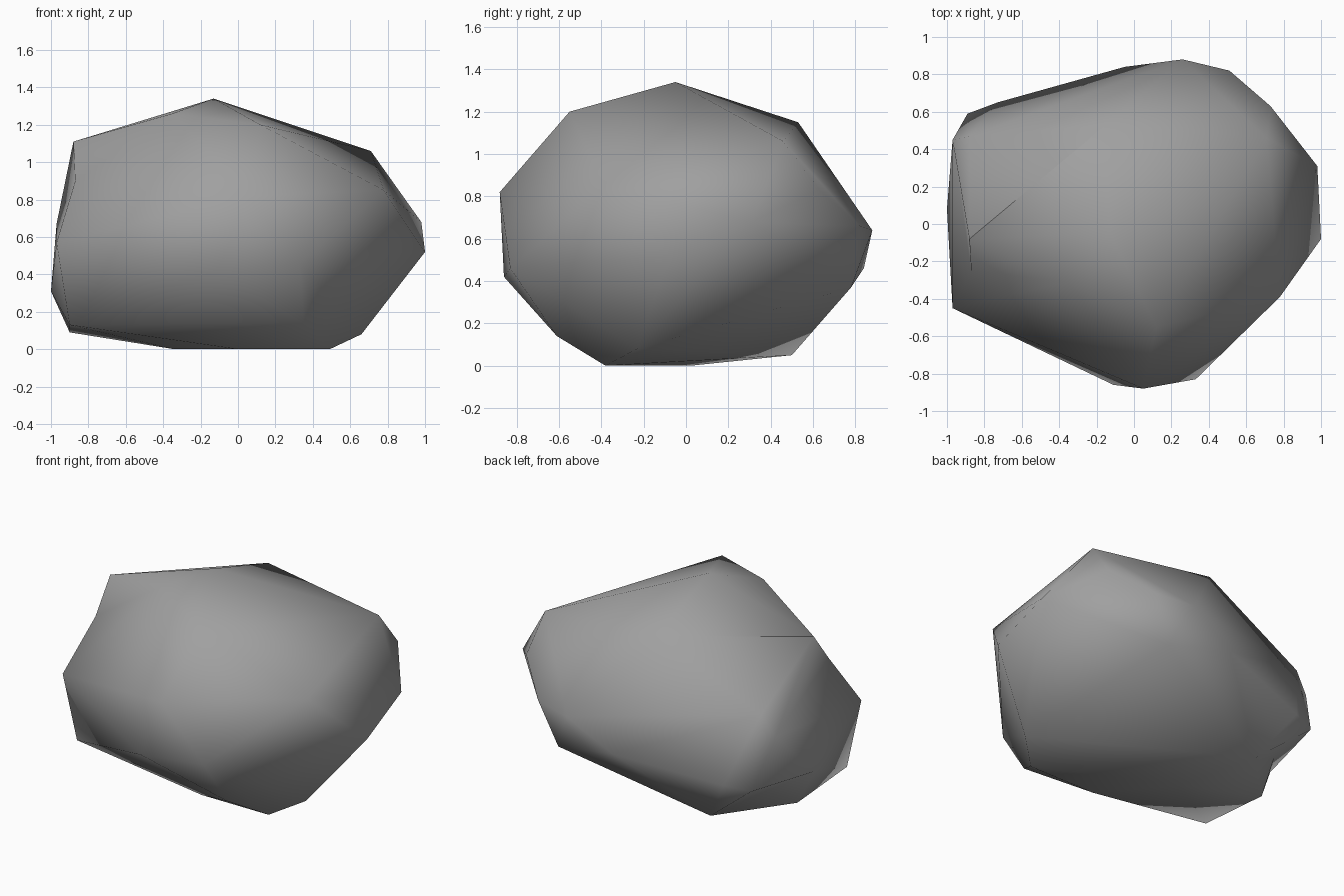
import bpy
import bmesh
import math
from mathutils import Vector

# Remove only the default cube
default_cube = bpy.data.objects.get("Cube")
if default_cube:
    bpy.data.objects.remove(default_cube, do_unlink=True)


def make_material(name, colour):
    material = bpy.data.materials.new(name)
    material.use_nodes = True
    material.diffuse_color = colour
    shader = next(n for n in material.node_tree.nodes if n.type == "BSDF_PRINCIPLED")
    shader.inputs["Base Color"].default_value = colour
    shader.inputs["Roughness"].default_value = 0.9
    return material


# Named corners that carry the creases and dents
shoulder = (-.88, -.08, 1.11)
back_crest = (-.15, .53, 1.15)
cheek = (-.97, -.45, .57)
back_heel = (-.89, .59, .34)
side_heel = (-.9, .12, .09)

# Corner points of the boulder, grouped by region
crown = [(-.13, -.05, 1.34), shoulder, back_crest,
         (.12, -.55, 1.2), (-.35, -.31, 1.26), (.71, .46, 1.06)]
front_side = [(.05, -.88, .82), (-.11, -.86, .42), (.33, -.83, .46),
              (.35, -.61, .14), (.78, -.39, .85)]
left_side = [(1, -.08, .52), (.98, .31, .68), (.73, .63, .83)]
back_side = [(.51, .82, .66), (.26, .88, .64), (-.05, .84, .46),
             (.39, .78, .37), (-.73, .65, .36)]
right_side = [back_heel, (-.97, .45, .67), (-.88, .47, .8),
              (-1, .08, .31), cheek, (-.9, -.4, .13), side_heel]
underside = [(-.53, .5, .05), (-.34, .02, 0), (0, -.38, 0),
             (.49, -.38, 0), (.66, -.23, .08)]


def edge_between(bm, start, end):
    pair = [min(bm.verts, key=lambda v: (v.co - Vector(p)).length) for p in (start, end)]
    return bm.edges.get(pair)


def dent(bm, start, end, target):
    """Chip an edge by pushing its middle in to the target."""
    edge = edge_between(bm, start, end)
    if edge:
        middle = bmesh.utils.edge_split(edge, edge.verts[0], 0.5)[1]
        faces = list(middle.link_faces)
        for face in faces:
            opposite = next(v for v in face.verts
                            if v is not middle and not bm.edges.get((v, middle)))
            bmesh.utils.face_split(face, middle, opposite)
        middle.co = target


def build_boulder(name, regions, material):
    """Wrap the corner points of every region in one faceted skin."""
    bm = bmesh.new()
    for region in regions:
        for corner in region:
            bm.verts.new(corner)
    hull = bmesh.ops.convex_hull(bm, input=list(bm.verts))
    loose = set(hull["geom_interior"]) | set(hull["geom_unused"])
    bmesh.ops.delete(bm, geom=[g for g in loose if isinstance(g, bmesh.types.BMVert)],
                     context="VERTS")
    bmesh.ops.recalc_face_normals(bm, faces=list(bm.faces))

    # Chips below the shoulder and at the heel
    chip = (-.87, -.25, .9)
    dent(bm, shoulder, cheek, chip)
    dent(bm, back_heel, side_heel, (-.82, .33, .23))

    # Crisp ridges running from the shoulder
    for end in (back_crest, chip):
        ridge = edge_between(bm, shoulder, end)
        if ridge:
            ridge.smooth = False

    mesh = bpy.data.meshes.new(name)
    bm.to_mesh(mesh)
    bm.free()
    mesh.materials.append(material)
    boulder = bpy.data.objects.new(name, mesh)
    bpy.context.collection.objects.link(boulder)
    return boulder


stone_grey = make_material("stone grey", (.35, .35, .35, 1))
boulder = build_boulder(
    "boulder",
    [crown, front_side, left_side, back_side, right_side, underside],
    stone_grey,
)

# Soft shading across the worn faces, keeping the crisp ridges
bpy.ops.object.select_all(action="DESELECT")
boulder.select_set(True)
bpy.context.view_layer.objects.active = boulder
bpy.ops.object.shade_smooth_by_angle(angle=math.radians(85), keep_sharp_edges=True)
